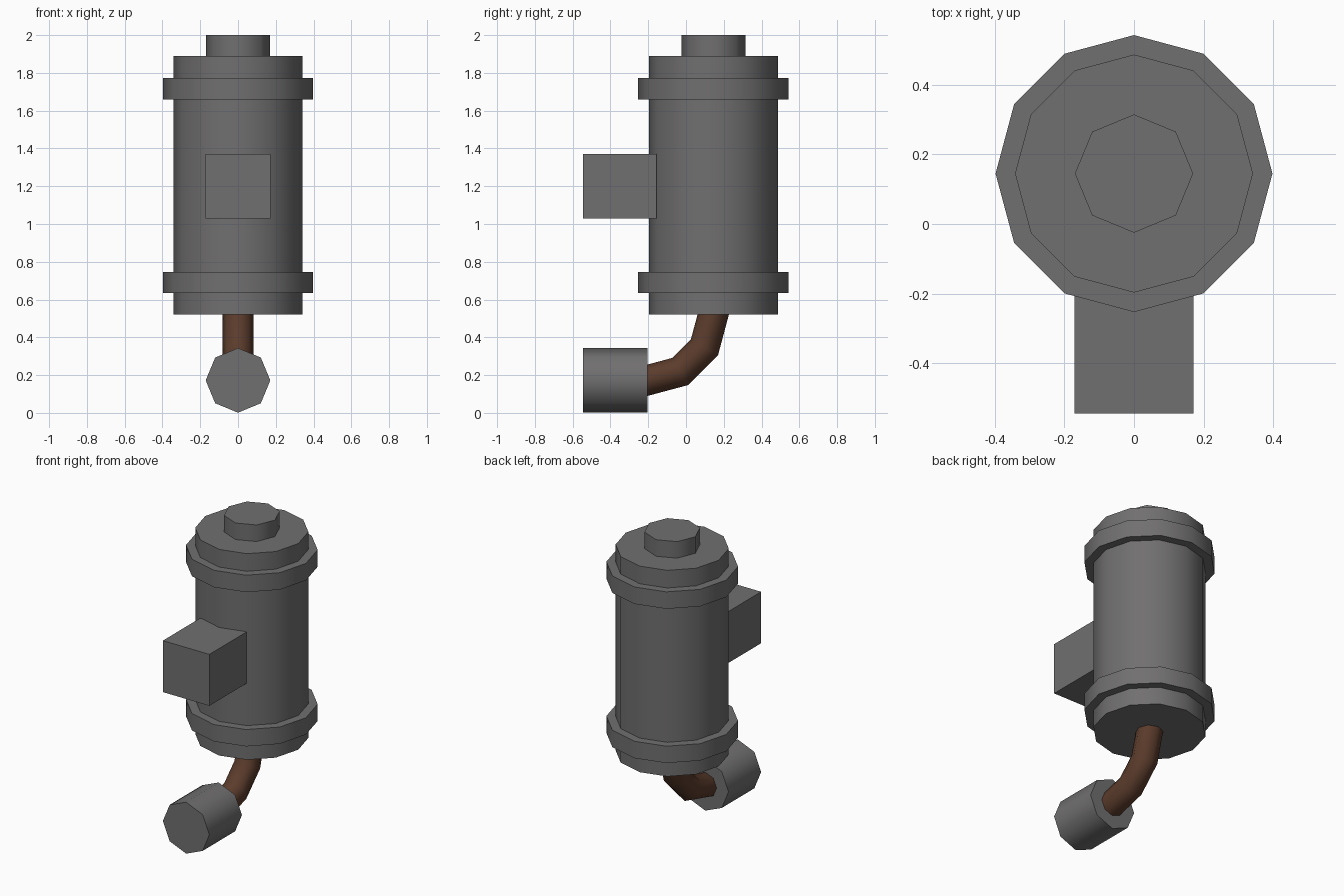
import bpy, math
from mathutils import Vector

if "Cube" in bpy.data.objects:
    bpy.data.objects.remove(bpy.data.objects["Cube"])

def material(name, rgb):
    m = bpy.data.materials.new(name)
    m.diffuse_color = (*rgb, 1)
    m.use_nodes = True
    m.node_tree.nodes["Principled BSDF"].inputs["Base Color"].default_value = m.diffuse_color
    return m

GREY = material("dull grey metal", (0.165, 0.160, 0.160))
BROWN = material("rusty brown", (0.105, 0.045, 0.025))
CY = 0.145  # tank axis in y

def finish(ob, name, mat):
    ob.name = name
    ob.data.materials.append(mat)
    bpy.ops.object.shade_smooth_by_angle(angle=math.radians(50))

def cylinder(name, sides, radius, start, end):
    """Prism between two points, with a corner on each axis."""
    a, b = Vector(start), Vector(end)
    along_y = abs(b.y - a.y) > abs(b.z - a.z)
    bpy.ops.mesh.primitive_cylinder_add(
        vertices=sides, radius=radius, depth=(b - a).length, location=(a + b) / 2,
        rotation=(math.pi / 2 if along_y else 0, 0, 0))
    finish(bpy.context.object, name, GREY)

# Tank, clamp bands and top cap
cylinder("tank", 12, 0.342, (0, CY, 0.52), (0, CY, 1.89))
cylinder("lower_band", 12, 0.398, (0, CY, 0.635), (0, CY, 0.747))
cylinder("upper_band", 12, 0.398, (0, CY, 1.66), (0, CY, 1.773))
cylinder("top_cap", 8, 0.17, (0, CY, 1.89), (0, CY, 2.0))

# Wall mounting block
bpy.ops.mesh.primitive_cube_add(size=1, location=(0, -0.35, 1.2))
block = bpy.context.object
block.scale = (0.342, 0.39, 0.342)
bpy.ops.object.transform_apply(location=False, rotation=False, scale=True)
finish(block, "mounting_block", GREY)

# Wall socket for the pipe
cylinder("pipe_socket", 8, 0.171, (0, -0.545, 0.172), (0, -0.203, 0.172))

# Elbow pipe: eight-sided rings swept along a quarter arc
BEND, R, SIDES, STEPS = 0.347, 0.083, 8, 3
verts, faces = [], []
for i in range(STEPS + 1):
    t = math.pi / 2 * i / STEPS
    for k in range(SIDES):
        a = 2 * math.pi * k / SIDES
        r = BEND + R * math.cos(a)
        verts.append((R * math.sin(a), -0.203 + r * math.sin(t), 0.52 - r * math.cos(t)))
for i in range(STEPS):
    for k in range(SIDES):
        n = (k + 1) % SIDES
        faces.append((i * SIDES + k, i * SIDES + n, (i + 1) * SIDES + n, (i + 1) * SIDES + k))
mesh = bpy.data.meshes.new("elbow_pipe")
mesh.from_pydata(verts, [], faces)
pipe = bpy.data.objects.new("elbow_pipe", mesh)
bpy.context.collection.objects.link(pipe)
bpy.ops.object.select_all(action='DESELECT')
pipe.select_set(True)
bpy.context.view_layer.objects.active = pipe
bpy.ops.object.mode_set(mode='EDIT')
bpy.ops.mesh.select_all(action='SELECT')
bpy.ops.mesh.normals_make_consistent(inside=False)
bpy.ops.object.mode_set(mode='OBJECT')
finish(pipe, "elbow_pipe", BROWN)
